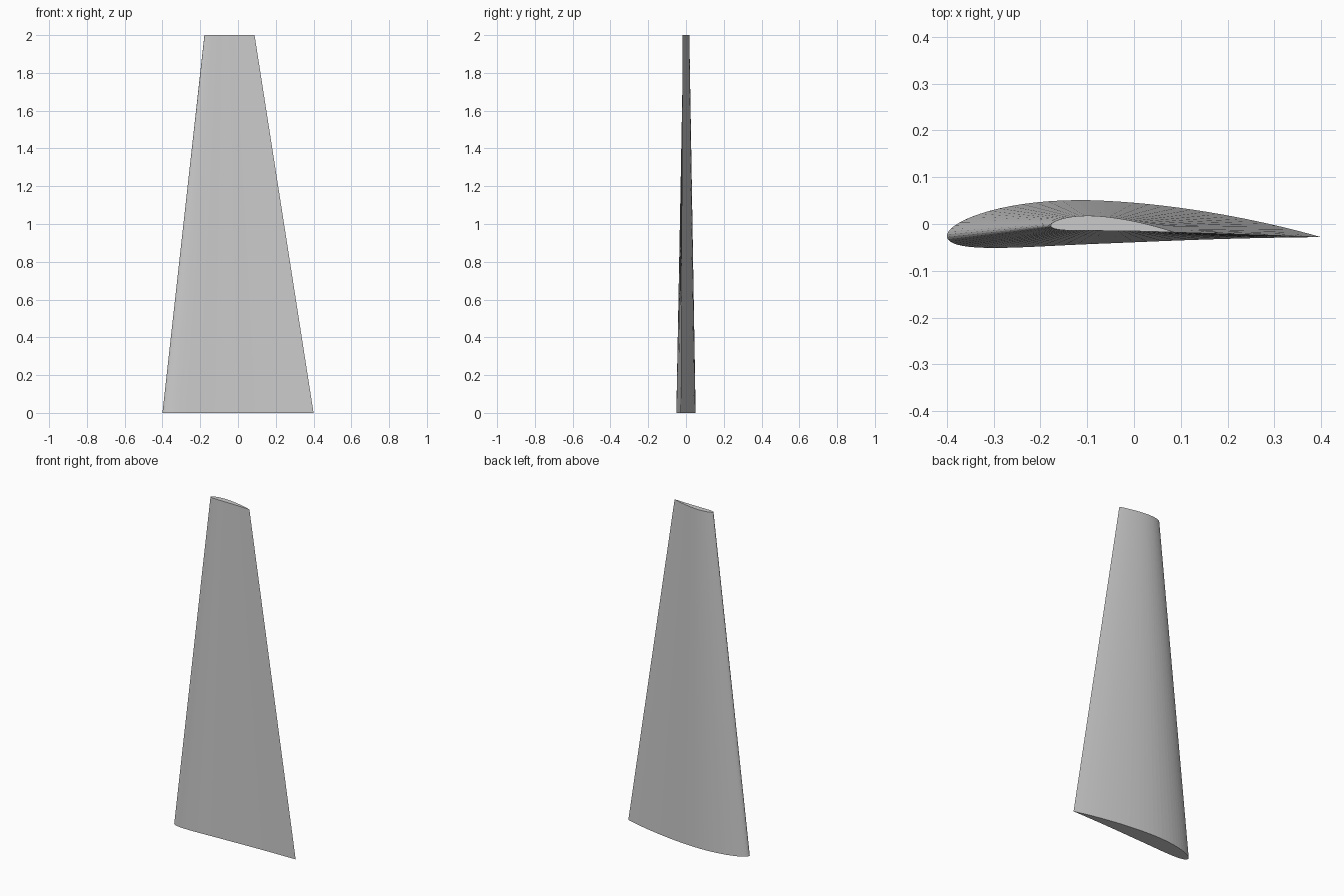
import bpy
import bmesh
import math

cube = bpy.data.objects.get("Cube")
if cube:
    bpy.data.objects.remove(cube, do_unlink=True)

STEPS = 40


def surface(t, side):
    """Cambered airfoil point on a unit chord; side +1 upper, -1 lower."""
    m, p, thick = 0.04, 0.4, 0.12
    half = 5 * thick * (0.2969 * math.sqrt(t) - 0.126 * t - 0.3516 * t**2
                        + 0.2843 * t**3 - 0.1036 * t**4)
    q = p if t < p else 1 - p
    camber = m / q**2 * ((0 if t < p else 1 - 2 * p) + 2 * p * t - t * t)
    slope = math.atan(2 * m / q**2 * (p - t))
    return (t - side * half * math.sin(slope),
            camber + side * half * math.cos(slope))


# Closed profile: trailing edge, over the top, round the nose, back underneath
stations = [(1 - math.cos(math.pi * i / STEPS)) / 2 for i in range(STEPS + 1)]
profile = [surface(t, 1) for t in reversed(stations)]
profile += [surface(t, -1) for t in stations[1:-1]]


def section(bm, chord, nose_x, nose_y, z, twist):
    c, s = math.cos(twist), math.sin(twist)
    return [bm.verts.new((nose_x + chord * (u * c - v * s),
                          nose_y + chord * (u * s + v * c), z))
            for u, v in profile]


# Tapered, slightly twisted wing between the root and tip sections
bm = bmesh.new()
root = section(bm, 0.8, -0.4, -0.028, 0, 0)
tip = section(bm, 0.266, -0.178, -0.004, 2, math.radians(-3))
n = len(profile)
for i in range(n):
    j = (i + 1) % n
    bm.faces.new((root[i], root[j], tip[j], tip[i]))
bm.faces.new(root)
bm.faces.new(tip)
bmesh.ops.recalc_face_normals(bm, faces=bm.faces[:])
mesh = bpy.data.meshes.new("wing")
bm.to_mesh(mesh)
bm.free()
wing = bpy.data.objects.new("wing", mesh)
bpy.context.collection.objects.link(wing)

# Plain grey finish
grey = bpy.data.materials.new("light grey")
grey.use_nodes = True
colour = (0.6, 0.6, 0.6, 1)
grey.diffuse_color = colour
grey.node_tree.nodes["Principled BSDF"].inputs["Base Color"].default_value = colour
mesh.materials.append(grey)
